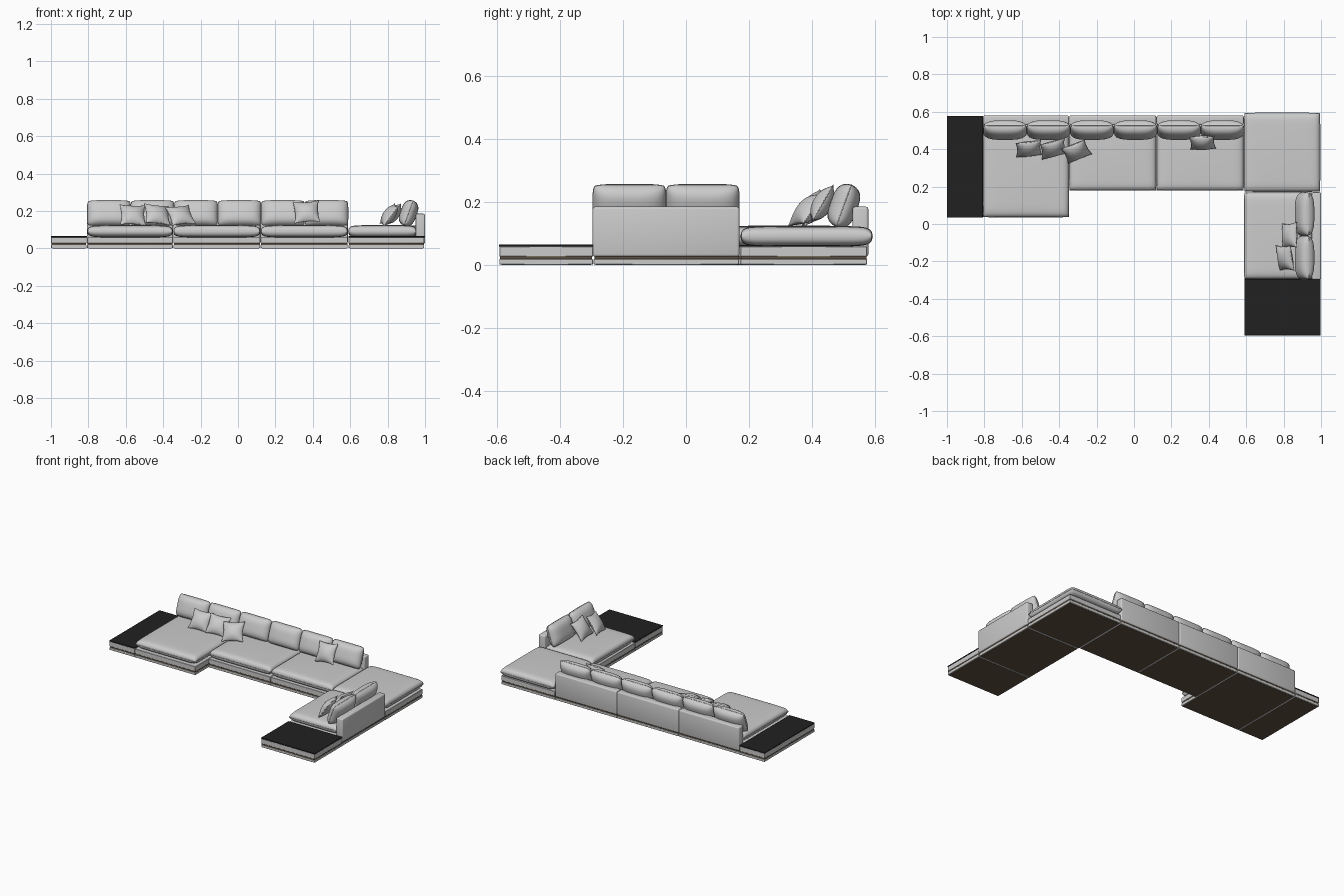
import bpy, bmesh, math
from mathutils import Matrix, Vector

if "Cube" in bpy.data.objects:
    bpy.data.objects.remove(bpy.data.objects["Cube"])


def material(name, rgb):
    m = bpy.data.materials.new(name)
    m.diffuse_color = (*rgb, 1)
    m.use_nodes = True
    m.node_tree.nodes["Principled BSDF"].inputs["Base Color"].default_value = m.diffuse_color
    return m


BLACK = material("black_top", (0.015, 0.015, 0.015))
BROWN = material("brown_base", (0.11, 0.08, 0.05))
GREY = material("grey_fabric", (0.5, 0.5, 0.5))


def finish(name, bm, mat=None, angle=40):
    me = bpy.data.meshes.new(name)
    bm.to_mesh(me)
    bm.free()
    ob = bpy.data.objects.new(name, me)
    bpy.context.collection.objects.link(ob)
    if mat:
        me.materials.append(mat)
    bpy.ops.object.select_all(action='DESELECT')
    ob.select_set(True)
    bpy.context.view_layer.objects.active = ob
    bpy.ops.object.shade_smooth_by_angle(angle=math.radians(angle))
    return ob


def box(name, x0, x1, y0, y1, z0, z1, bevel=0.0, mat=None, seg=3):
    bm = bmesh.new()
    bmesh.ops.create_cube(bm, size=1)
    for v in bm.verts:
        v.co = ((x0 + x1) / 2 + v.co.x * (x1 - x0), (y0 + y1) / 2 + v.co.y * (y1 - y0),
                (z0 + z1) / 2 + v.co.z * (z1 - z0))
    if bevel:
        bmesh.ops.bevel(bm, geom=bm.edges[:], offset=bevel, segments=seg, profile=0.5, affect='EDGES')
    return finish(name, bm, mat)


def cushion(name, size, loc, yaw=0, tilt=None, roll=0, power=3, expo=0.5, pinch=0.0, rnd=0.0, crown=0.0, n=22):
    """Stuffed cushion: two domed grids joined at a piped rim. tilt=None lies flat."""
    w, h, t = size
    s = [math.sin(math.pi / 2 * (2 * i / n - 1)) for i in range(n + 1)]
    bm = bmesh.new()
    outline = lambda a: 1 - pinch * (1 - a * a) - rnd * abs(a) ** 8

    def point(u, v, side):
        d = max(0, (1 - abs(u) ** power) * (1 - abs(v) ** power)) ** expo
        d *= (1 + crown * (1 - u * u) * (1 - v * v)) / (1 + crown)
        return Vector((u * w / 2 * outline(v), v * h / 2 * outline(u), side * d * t / 2))

    for side in (1, -1):
        g = [[bm.verts.new(point(u, v, side)) for v in s] for u in s]
        for i in range(n):
            for j in range(n):
                f = [g[i][j], g[i + 1][j], g[i + 1][j + 1], g[i][j + 1]]
                bm.faces.new(f if side > 0 else f[::-1])
    bmesh.ops.remove_doubles(bm, verts=bm.verts[:], dist=0.00005)
    m = Matrix.Translation(loc) @ Matrix.Rotation(math.radians(yaw), 4, 'Z')
    if tilt is not None:
        m = m @ Matrix.Rotation(math.radians(90 - tilt), 4, 'X')
    m = m @ Matrix.Rotation(math.radians(roll), 4, 'Z')
    bm.transform(m)
    finish(name, bm, angle=75)
    # piping round the rim
    rim = ([(u, -1) for u in s[:-1]] + [(1, v) for v in s[:-1]] +
           [(u, 1) for u in s[:0:-1]] + [(-1, v) for v in s[:0:-1]])
    cu = bpy.data.curves.new(name + "_piping", 'CURVE')
    cu.dimensions = '3D'
    cu.bevel_depth = 0.0015
    cu.bevel_resolution = 1
    sp = cu.splines.new('POLY')
    sp.points.add(len(rim) - 1)
    for p, (u, v) in zip(sp.points, rim):
        p.co = (*(m @ point(u, v, 0)), 1)
    sp.use_cyclic_u = True
    bpy.context.collection.objects.link(bpy.data.objects.new(name + "_piping", cu))


def base(name, x0, x1, y0, y1):
    """Plinth, brown shadow strip, upper frame and brown underside."""
    g = 0.0015
    x0, x1, y0, y1 = x0 + g, x1 - g, y0 + g, y1 - g
    box(name + "_plinth", x0, x1, y0, y1, 0.001, 0.018, 0.001, seg=1)
    box(name + "_strip", x0 + .002, x1 - .002, y0 + .002, y1 - .002, 0.017, 0.027, mat=BROWN)
    box(name + "_frame", x0, x1, y0, y1, 0.026, 0.059, 0.0015, seg=1)
    box(name + "_underside", x0 + .006, x1 - .006, y0 + .006, y1 - .006, 0, 0.004, mat=BROWN)


def table(name, x0, x1, y0, y1):
    base(name, x0, x1, y0, y1)
    box(name + "_top", x0, x1, y0, y1, 0.059, 0.065, 0.0008, BLACK, 1)


def seat(name, x0, x1, y0, y1):
    cushion(name, (x1 - x0 - .003, y1 - y0 - .003, 0.068), ((x0 + x1) / 2, (y0 + y1) / 2, 0.091),
            power=14, expo=0.42, rnd=0.012, crown=0.15, n=30)


# end tables
table("left_table", -1.0, -0.808, 0.035, 0.578)
table("right_table", 0.59, 0.997, -0.595, -0.295)

# main row: chaise and two seats with back panels
for name, x0, x1, y0 in (("chaise", -0.808, -0.347, 0.035),
                         ("middle_seat", -0.347, 0.12, 0.178),
                         ("right_seat", 0.12, 0.588, 0.178)):
    base(name + "_base", x0, x1, y0, 0.576)
    seat(name + "_cushion", x0, x1, y0, 0.535)
    box(name + "_back", x0 + .001, x1 - .001, 0.53, 0.58, 0.026, 0.185, 0.008)

# corner ottoman
base("ottoman_base", 0.59, 0.997, 0.172, 0.577)
seat("ottoman_cushion", 0.588, 0.996, 0.172, 0.595)

# side seat facing left
base("side_seat_base", 0.59, 0.996, -0.295, 0.17)
seat("side_seat_cushion", 0.588, 0.955, -0.295, 0.17)
box("side_seat_back", 0.95, 1.0, -0.297, 0.17, 0.026, 0.185, 0.008)

# back cushions
back = dict(tilt=20, power=3.5, expo=0.5, rnd=0.06, pinch=0.0)
for i in range(6):
    cushion(f"back_cushion_{i + 1}", (0.231, 0.142, 0.088), (-0.69 + i * 0.2325, 0.502, 0.188), **back)
for i, y in enumerate((-0.18, 0.053)):
    cushion(f"side_back_cushion_{i + 1}", (0.231, 0.142, 0.088), (0.912, y, 0.188), yaw=-90, **back)

# throw pillows: x, y, z, yaw, tilt, roll
pillows = ((-0.563, 0.402, 0.178, 8, 36, -3), (-0.432, 0.402, 0.181, 20, 38, -8),
           (-0.308, 0.388, 0.176, 18, 42, 6), (0.366, 0.434, 0.194, 0, 30, 4),
           (0.832, -0.062, 0.182, -92, 36, 5), (0.808, -0.182, 0.178, -76, 36, -9))
for i, (x, y, z, yaw, tilt, roll) in enumerate(pillows):
    cushion(f"throw_pillow_{i + 1}", (0.135, 0.13, 0.062), (x, y, z), yaw, tilt, roll,
            power=2.2, expo=0.65, pinch=0.1, n=18)
